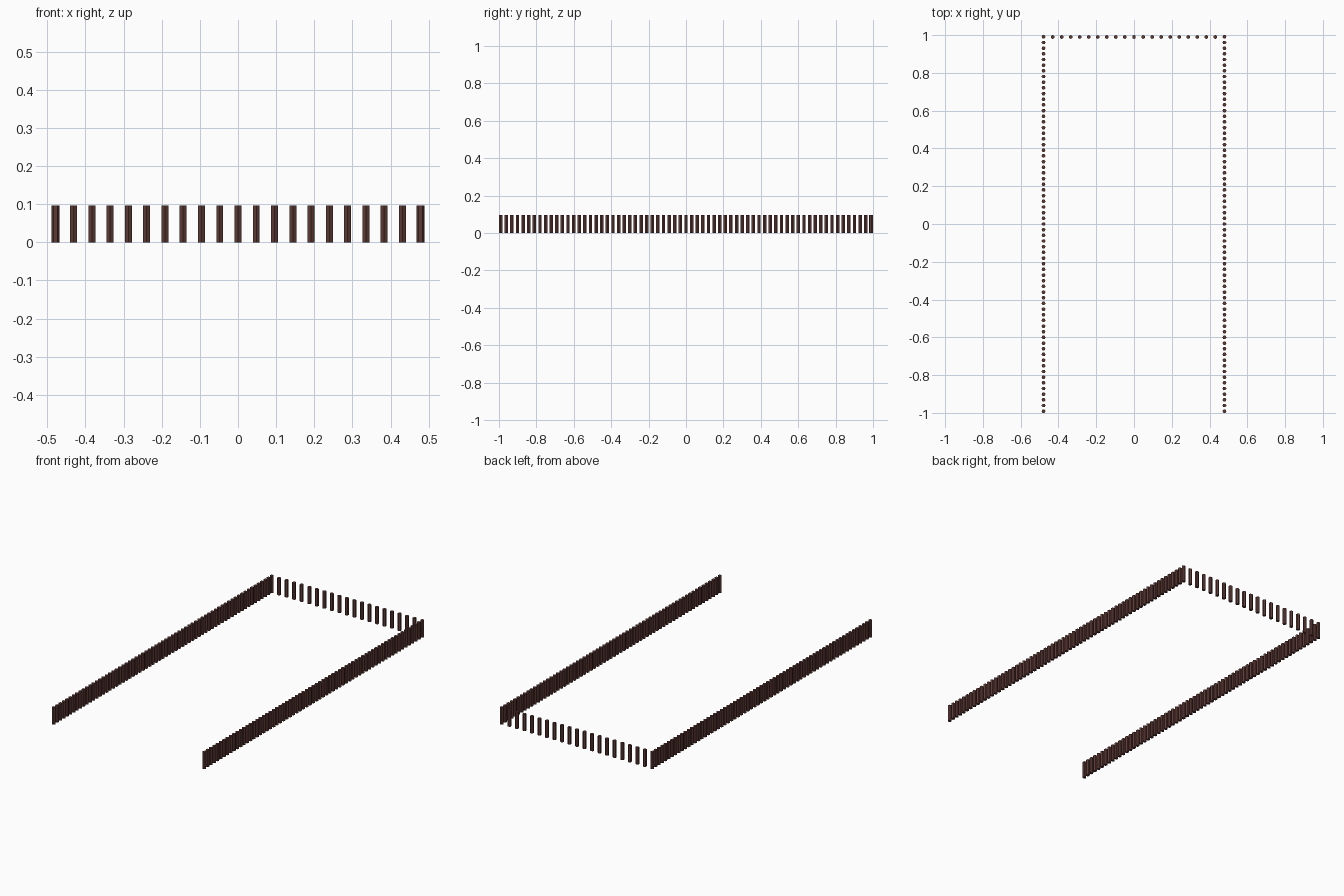
import bpy, bmesh, math

if "Cube" in bpy.data.objects:
    bpy.data.objects.remove(bpy.data.objects["Cube"])

RADIUS, HEIGHT = 0.0105, 0.097
HALF_X, HALF_Y = 0.479, 0.991

brown = bpy.data.materials.new("dark brown")
brown.diffuse_color = (0.11, 0.042, 0.036, 1)
brown.use_nodes = True
brown.node_tree.nodes["Principled BSDF"].inputs["Base Color"].default_value = brown.diffuse_color


def post_row(name, start, step, count, turn):
    """A row of six-sided posts; turn is the direction of one corner."""
    bm = bmesh.new()
    ring = []
    for i in range(6):
        a = turn + i * math.pi / 3
        ring.append(bm.verts.new((RADIUS * math.cos(a), RADIUS * math.sin(a), 0)))
    base = bm.faces.new(ring)
    side = bmesh.ops.extrude_face_region(bm, geom=[base], use_keep_orig=True)
    top = [v for v in side["geom"] if isinstance(v, bmesh.types.BMVert)]
    bmesh.ops.translate(bm, verts=top, vec=(0, 0, HEIGHT))
    bmesh.ops.translate(bm, verts=bm.verts, vec=start)
    bmesh.ops.recalc_face_normals(bm, faces=bm.faces)
    mesh = bpy.data.meshes.new(name)
    bm.to_mesh(mesh)
    bm.free()
    mesh.materials.append(brown)
    obj = bpy.data.objects.new(name, mesh)
    bpy.context.collection.objects.link(obj)
    arr = obj.modifiers.new("repeat", "ARRAY")
    arr.count = count
    arr.use_relative_offset = False
    arr.use_constant_offset = True
    arr.constant_offset_displace = step
    return obj


# Long side rows, mirrored left to right
sides = post_row("side_posts", (HALF_X, -HALF_Y, 0), (0, 2 * HALF_Y / 66, 0), 67, 0)
sides.modifiers.new("mirror", "MIRROR").use_axis = (True, False, False)

# Back row between the corner posts
gap = 2 * HALF_X / 20
post_row("back_posts", (-HALF_X + gap, HALF_Y - 0.001, 0), (gap, 0, 0), 19, math.pi / 2)
